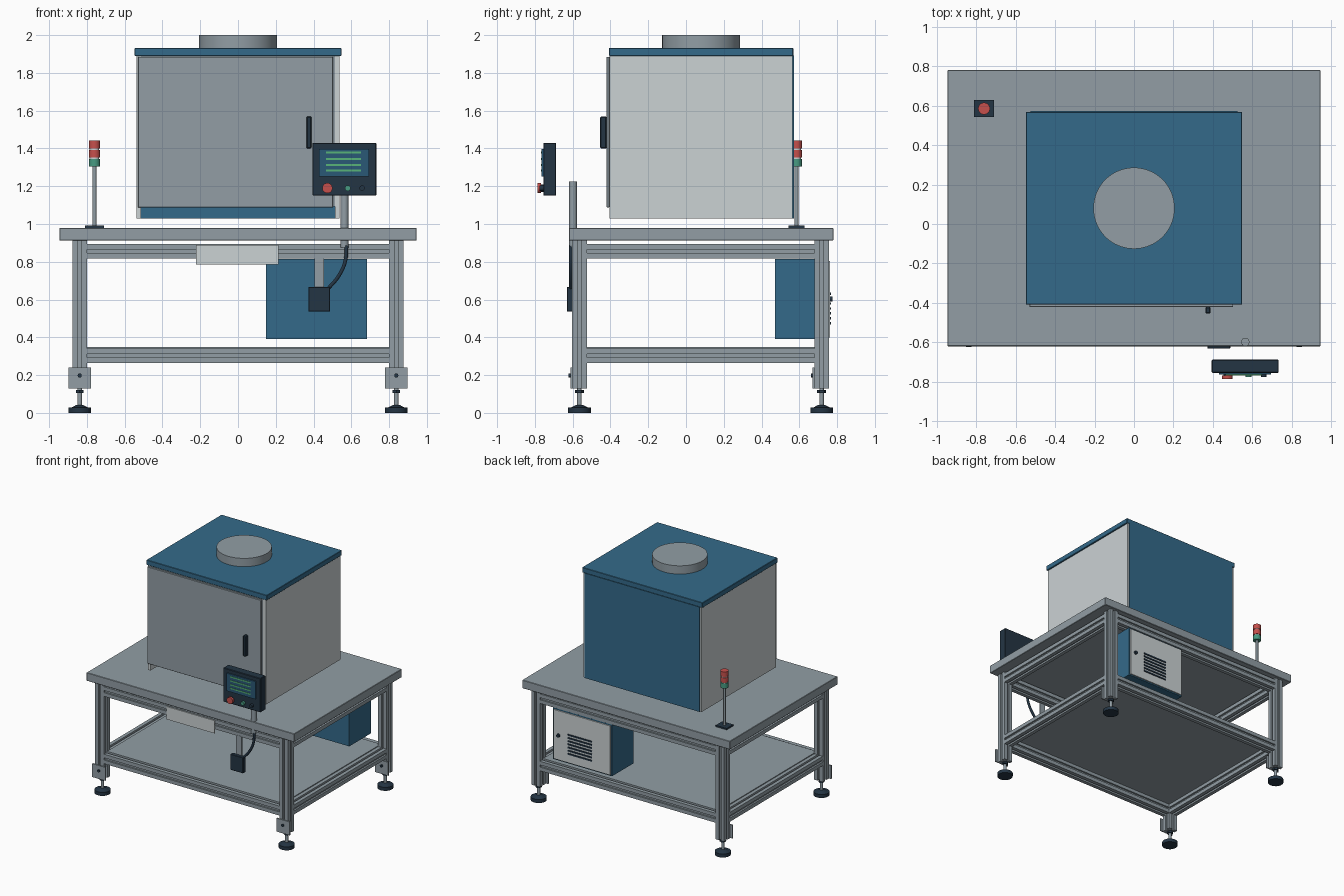
import bpy, bmesh, math
from mathutils import Vector, Matrix

if "Cube" in bpy.data.objects:
    bpy.data.objects.remove(bpy.data.objects["Cube"])


def mat(name, r, g, b):
    m = bpy.data.materials.new(name)
    lin = [(c / 255 / 12.92 if c < 11 else ((c / 255 + 0.055) / 1.055) ** 2.4) for c in (r, g, b)]
    m.diffuse_color = (*lin, 1)
    m.use_nodes = True
    m.node_tree.nodes["Principled BSDF"].inputs["Base Color"].default_value = m.diffuse_color
    return m


GREY = mat("aluminium_grey", 146, 158, 165)
LIGHT = mat("light_panel_grey", 203, 210, 212)
BLUE = mat("panel_blue", 52, 106, 138)
DARK = mat("dark_navy", 36, 53, 68)
RED = mat("signal_red", 198, 80, 76)
GREEN = mat("signal_green", 72, 155, 130)
SCREEN = mat("screen_blue", 42, 88, 118)
LINES = mat("screen_line_green", 88, 180, 120)


def finish(name, bm, material, smooth=False):
    bmesh.ops.recalc_face_normals(bm, faces=bm.faces)
    me = bpy.data.meshes.new(name)
    bm.to_mesh(me)
    bm.free()
    me.materials.append(material)
    ob = bpy.data.objects.new(name, me)
    bpy.context.collection.objects.link(ob)
    if smooth:
        bpy.ops.object.select_all(action='DESELECT')
        ob.select_set(True)
        bpy.context.view_layer.objects.active = ob
        bpy.ops.object.shade_smooth_by_angle(angle=math.radians(35))
    return ob


def box(name, x, y, z, material, bevel=0):
    """Box from (min, max) ranges on each axis."""
    bm = bmesh.new()
    bmesh.ops.create_cube(bm, size=1)
    for v in bm.verts:
        v.co = [r[0] + (c + 0.5) * (r[1] - r[0]) for c, r in zip(v.co, (x, y, z))]
    if bevel:
        bmesh.ops.bevel(bm, geom=bm.edges[:], offset=bevel, segments=1, affect='EDGES')
    return finish(name, bm, material)


def cyl(name, a, b, r, material, sides=32, r2=None):
    """Cylinder or cone from point a to point b."""
    a, b = Vector(a), Vector(b)
    bm = bmesh.new()
    rot = (b - a).to_track_quat('Z', 'Y').to_matrix().to_4x4()
    bmesh.ops.create_cone(bm, cap_ends=True, segments=sides, radius1=r,
                          radius2=r if r2 is None else r2, depth=(b - a).length,
                          matrix=Matrix.Translation((a + b) / 2) @ rot)
    return finish(name, bm, material, sides > 8)


def slot_bar(name, axis, t0, t1, cu, cv, h=0.039, s=0.009, d=0.014):
    """Square extrusion with one slot on each of its four sides."""
    pts = []
    for k in range(4):
        c, n = round(math.cos(k * math.pi / 2)), round(math.sin(k * math.pi / 2))
        for u, v in ((-h, -h), (-s, -h), (-s, d - h), (s, d - h), (s, -h)):
            pts.append((cu + c * u - n * v, cv + n * u + c * v))
    place = {'x': lambda u, v, t: (t, u, v), 'y': lambda u, v, t: (u, t, v),
             'z': lambda u, v, t: (u, v, t)}[axis]
    bm = bmesh.new()
    lo = [bm.verts.new(place(u, v, t0)) for u, v in pts]
    hi = [bm.verts.new(place(u, v, t1)) for u, v in pts]
    bm.faces.new(lo)
    bm.faces.new(hi)
    for i in range(len(pts)):
        j = (i + 1) % len(pts)
        bm.faces.new((lo[i], lo[j], hi[j], hi[i]))
    return finish(name, bm, GREY)


# Table frame: legs with levelling feet and foot brackets
LX, YF, YB = 0.838, -0.564, 0.718
for sx, side in ((-1, "left"), (1, "right")):
    for y, end in ((YF, "front"), (YB, "back")):
        x, tag = sx * LX, f"{end}_{side}"
        slot_bar(f"{tag}_leg", 'z', 0.128, 0.912, x, y)
        cyl(f"{tag}_foot_pad", (x, y, 0), (x, y, 0.028), 0.06, DARK)
        cyl(f"{tag}_foot_hub", (x, y, 0.028), (x, y, 0.042), 0.045, DARK, r2=0.018)
        cyl(f"{tag}_foot_rod", (x, y, 0.04), (x, y, 0.13), 0.012, GREY, 16)
        cyl(f"{tag}_foot_nut", (x, y, 0.106), (x, y, 0.122), 0.024, DARK, 6)
        f = y - 0.039
        box(f"{tag}_foot_bracket", (x - 0.06, x + 0.06), (f - 0.009, f + 0.001), (0.13, 0.24), GREY)
        cyl(f"{tag}_bracket_bolt", (x, f - 0.008, 0.198), (x, f - 0.018, 0.198), 0.011, DARK, 12)

# Horizontal beams, shelf and tabletop
for z, lvl in ((0.856, "upper"), (0.302, "lower")):
    for y, end in ((YF, "front"), (YB, "back")):
        slot_bar(f"{lvl}_{end}_beam", 'x', -0.799, 0.799, y, z)
    for sx, side in ((-1, "left"), (1, "right")):
        slot_bar(f"{lvl}_{side}_beam", 'y', YF + 0.039, YB - 0.039, sx * LX, z)
box("lower_shelf", (-0.80, 0.80), (-0.56, 0.715), (0.338, 0.348), GREY)
box("tabletop", (-0.945, 0.945), (-0.62, 0.78), (0.912, 0.98), GREY, 0.003)

# Enclosure: open below, with side walls, back, roof and door
for sx, side in ((-1, "left"), (1, "right")):
    box(f"enclosure_{side}_wall", sorted((sx * 0.513, sx * 0.537)), (-0.405, 0.564), (1.03, 1.892), LIGHT)
box("enclosure_back", (-0.524, 0.524), (0.558, 0.572), (1.03, 1.892), BLUE)
box("enclosure_roof", (-0.548, 0.548), (-0.408, 0.568), (1.89, 1.932), BLUE, 0.003)
box("enclosure_door", (-0.53, 0.503), (-0.42, -0.406), (1.088, 1.885), GREY, 0.002)
box("door_seal", (-0.513, 0.513), (-0.406, -0.396), (1.092, 1.89), GREY)
box("door_handle", (0.362, 0.388), (-0.454, -0.42), (1.40, 1.57), DARK, 0.005)
cyl("roof_duct", (0, 0.08, 1.93), (0, 0.08, 2.0), 0.206, GREY, 64)

# Control panel with screen and buttons
box("control_panel", (0.394, 0.733), (-0.755, -0.687), (1.15, 1.43), DARK, 0.004)
box("panel_screen", (0.43, 0.694), (-0.764, -0.755), (1.252, 1.398), SCREEN)
for i, z in enumerate((1.378, 1.345, 1.313, 1.283)):
    box(f"screen_line_{i + 1}", (0.465, 0.65), (-0.767, -0.763), (z - 0.005, z + 0.005), LINES)
cyl("stop_button_collar", (0.473, -0.754, 1.19), (0.473, -0.768, 1.19), 0.02, DARK)
cyl("stop_button", (0.473, -0.767, 1.19), (0.473, -0.785, 1.19), 0.027, RED)
cyl("start_button", (0.581, -0.754, 1.19), (0.581, -0.775, 1.19), 0.015, GREEN)
cyl("selector_button", (0.657, -0.754, 1.19), (0.657, -0.775, 1.19), 0.014, DARK)
cyl("panel_post", (0.564, -0.598, 0.875), (0.564, -0.598, 1.225), 0.021, GREY)

# Cable from the post down to the junction box
cu = bpy.data.curves.new("panel_cable", 'CURVE')
cu.dimensions = '3D'
cu.bevel_depth = 0.01
cu.bevel_resolution = 3
cu.use_fill_caps = True
sp = cu.splines.new('BEZIER')
path = ((0.575, 0.885), (0.567, 0.80), (0.533, 0.725), (0.475, 0.655))
sp.bezier_points.add(len(path) - 1)
for p, (x, z) in zip(sp.bezier_points, path):
    p.co = (x, -0.61, z)
    p.handle_left_type = p.handle_right_type = 'AUTO'
cu.materials.append(DARK)
bpy.context.collection.objects.link(bpy.data.objects.new("panel_cable", cu))
box("junction_box", (0.372, 0.488), (-0.631, -0.598), (0.536, 0.666), DARK, 0.003)
box("junction_hanger", (0.404, 0.456), (-0.605, -0.595), (0.56, 0.822), GREY)
box("front_name_plate", (-0.222, 0.215), (-0.611, -0.603), (0.785, 0.89), LIGHT)

# Electrical cabinet under the rear of the table
box("cabinet_body", (0.147, 0.682), (0.472, 0.752), (0.39, 0.814), BLUE)
box("cabinet_door", (0.157, 0.672), (0.752, 0.762), (0.40, 0.804), LIGHT)
cyl("cabinet_lock", (0.625, 0.76, 0.603), (0.625, 0.776, 0.603), 0.014, DARK, 16)
for i in range(7):
    z = 0.475 + i * 0.026
    box(f"cabinet_vent_{i + 1}", (0.32, 0.54), (0.761, 0.768), (z - 0.006, z + 0.006), DARK)

# Signal tower
bx, by = -0.76, 0.585
box("signal_base", (bx - 0.05, bx + 0.05), (by - 0.043, by + 0.043), (0.98, 0.992), DARK)
cyl("signal_pole", (bx, by, 0.99), (bx, by, 1.306), 0.01, GREY, 16)
cyl("signal_core", (bx, by, 1.306), (bx, by, 1.43), 0.025, LIGHT)
for name, z, m in (("green", 1.304, GREEN), ("middle_red", 1.351, RED), ("top_red", 1.40, RED)):
    cyl(f"signal_{name}_lamp", (bx, by, z), (bx, by, z + 0.041), 0.03, m)
